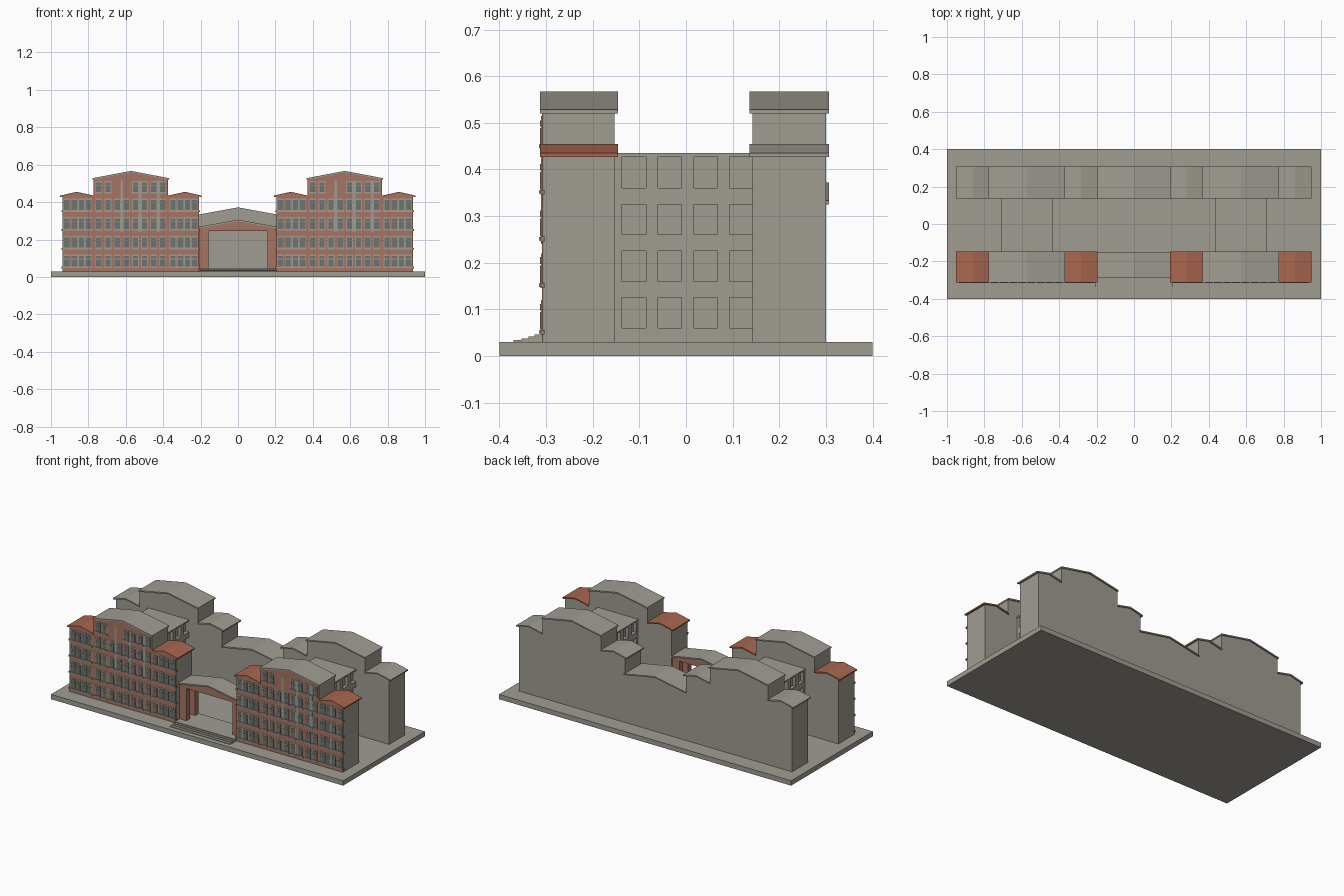
import bpy

if "Cube" in bpy.data.objects:
    bpy.data.objects.remove(bpy.data.objects["Cube"])


def material(name, rgb):
    m = bpy.data.materials.new(name)
    m.diffuse_color = (*rgb, 1)
    m.use_nodes = True
    m.node_tree.nodes["Principled BSDF"].inputs["Base Color"].default_value = m.diffuse_color
    return m


STONE = material("stone grey", (0.35, 0.335, 0.29))
BRICK = material("brick red", (0.39, 0.175, 0.125))
TILE = material("red roof tile", (0.40, 0.135, 0.08))
GLASS = material("window glass", (0.15, 0.175, 0.155))


def mesh(name, verts, faces, mat):
    me = bpy.data.meshes.new(name)
    me.from_pydata(verts, [], faces)
    me.materials.append(mat)
    ob = bpy.data.objects.new(name, me)
    bpy.context.collection.objects.link(ob)
    return ob


def prism(name, profile, y0, y1, mat):
    """Extrude an anticlockwise xz profile from y0 to y1."""
    n = len(profile)
    verts = [(x, y, z) for y in (y0, y1) for x, z in profile]
    faces = [tuple(range(n)), tuple(range(2 * n - 1, n - 1, -1))]
    faces += [(i, i + n, (i + 1) % n + n, (i + 1) % n) for i in range(n)]
    return mesh(name, verts, faces, mat)


def boxes(name, items, mat):
    """Many boxes (x0, x1, y0, y1, z0, z1) in one object."""
    verts, faces = [], []
    quads = ((0, 1, 3, 2), (4, 6, 7, 5), (0, 4, 5, 1),
             (2, 3, 7, 6), (0, 2, 6, 4), (1, 5, 7, 3))
    for x0, x1, y0, y1, z0, z1 in items:
        b = len(verts)
        verts += [(x, y, z) for x in (x0, x1) for y in (y0, y1) for z in (z0, z1)]
        faces += [tuple(b + i for i in q) for q in quads]
    return mesh(name, verts, faces, mat)


def gable_roof(name, x0, x1, eave, peak, y0, y1, mat, t=0.008):
    """Thin pitched roof with its ridge along y."""
    c = (x0 + x1) / 2
    prism(name, [(x0, eave), (c, peak - t), (x1, eave),
                 (x1, eave + t), (c, peak), (x0, eave + t)], y0, y1, mat)


def wing_profile(cx):
    """Stepped outline: low gable, tall gable, low gable."""
    half = [(0.364, 0.03), (0.364, 0.431), (0.288, 0.448), (0.2, 0.431),
            (0.2, 0.523), (0, 0.56)]
    left = [(-x, z) for x, z in reversed(half[:-1])]
    return [(cx + x, z) for x, z in half + left]


# ground slab
boxes("base_slab", [(-1, 1, -0.4, 0.4, 0, 0.03)], STONE)

for side, cx in (("left", -0.573), ("right", 0.571)):
    # front and rear wings with their roofs
    for row, y0, y1, roof in (("front", -0.306, -0.153, TILE), ("rear", 0.143, 0.30, STONE)):
        prism(f"{side}_{row}_wing", wing_profile(cx), y0, y1, STONE)
        ra, rb = y0 - 0.007, y1 + 0.007
        gable_roof(f"{side}_{row}_tower_roof", cx - 0.204, cx + 0.204, 0.52, 0.567, ra, rb, STONE)
        for s, label in ((-1, "west"), (1, "east")):
            xs = sorted((cx + s * 0.2, cx + s * 0.378))
            gable_roof(f"{side}_{row}_{label}_roof", *xs, 0.427, 0.455, ra, rb, roof)

    # brick facade skin
    prism(f"{side}_brick_facade", wing_profile(cx), -0.309, -0.304, BRICK)

    # window columns: four, eight, four
    cols = [s * (0.225 + 0.039 * i) for s in (-1, 1) for i in range(4)]
    cols += [-0.171 + 0.0489 * i for i in range(8)]
    wins = [(cx + x, 0.057 + 0.1 * k, 0.055) for x in cols for k in range(4)]
    wins += [(cx - 0.171 + 0.0489 * i, 0.455, 0.05) for i in (0, 1, 4, 5, 6, 7)]
    frames, panes, sills = [], [], []
    for x, z, h in wins:
        frames.append((x - 0.018, x + 0.018, -0.311, -0.306, z - 0.006, z + h + 0.008))
        panes += [(x - 0.014, x + 0.014, -0.313, -0.308, z, z + h * 0.68),
                  (x - 0.014, x + 0.014, -0.313, -0.308, z + h * 0.74, z + h)]
        sills.append((x - 0.02, x + 0.02, -0.315, -0.306, z - 0.009, z - 0.002))
    boxes(f"{side}_window_frames", frames, STONE)
    boxes(f"{side}_window_panes", panes, GLASS)
    boxes(f"{side}_window_sills", sills, STONE)

    # stone piers between tower windows
    boxes(f"{side}_stone_piers",
          [(cx + x - 0.007, cx + x + 0.007, -0.3105, -0.305, 0.24, 0.515)
           for x in (-0.049, 0.049, 0.147)], STONE)
    # narrow course ends at the wing corners
    boxes(f"{side}_corner_blocks",
          [(cx + s * 0.364 - 0.006, cx + s * 0.364 + 0.006, -0.312, -0.303, z, z + 0.01)
           for s in (-1, 1) for z in (0.046, 0.146, 0.246, 0.346)], BRICK)

    # link block joining front and rear wings, with recessed side windows
    boxes(f"{side}_link_core", [(cx - 0.115, cx + 0.115, -0.153, 0.143, 0.03, 0.43)], STONE)
    boxes(f"{side}_link_roof", [(cx - 0.139, cx + 0.139, -0.153, 0.143, 0.427, 0.435)], STONE)
    grid = []
    for s in (-1, 1):
        xa, xb = sorted((cx + s * 0.112, cx + s * 0.136))
        for y0, y1 in ((-0.153, -0.137), (-0.086, -0.06), (-0.01, 0.017), (0.067, 0.093)):
            grid.append((xa, xb, y0, y1, 0.03, 0.427))
        for z0, z1 in ((0.03, 0.06), (0.125, 0.16), (0.225, 0.26), (0.325, 0.36)):
            grid += [(xa, xb, y0, y1, z0, z1) for y0, y1 in
                     ((-0.137, -0.086), (-0.06, -0.01), (0.017, 0.067), (0.093, 0.143))]
    boxes(f"{side}_link_window_grid", grid, STONE)

# rear central hall
prism("rear_hall", [(-0.212, 0.03), (0.212, 0.03), (0.212, 0.33), (0, 0.364), (-0.212, 0.33)],
      0.143, 0.30, STONE)
gable_roof("rear_hall_roof", -0.212, 0.212, 0.325, 0.372, 0.136, 0.307, STONE)

# entrance portal: open brick frame under a pitched roof
prism("entrance_portal",
      [(-0.205, 0.03), (-0.157, 0.03), (-0.157, 0.246), (0.157, 0.246), (0.157, 0.03),
       (0.205, 0.03), (0.205, 0.262), (0, 0.3), (-0.205, 0.262)], -0.28, -0.245, BRICK)
prism("entrance_portal_back",
      [(-0.205, 0.03), (-0.157, 0.03), (-0.157, 0.246), (0.157, 0.246), (0.157, 0.03),
       (0.205, 0.03), (0.205, 0.262), (0, 0.3), (-0.205, 0.262)], -0.195, -0.16, BRICK)
gable_roof("entrance_roof", -0.21, 0.21, 0.26, 0.306, -0.287, -0.153, STONE)

# entrance steps
boxes("entrance_steps",
      [(-0.205, 0.205, y, -0.16, 0.03, z) for y, z in
       ((-0.37, 0.034), (-0.353, 0.038), (-0.338, 0.042), (-0.325, 0.046))], STONE)
